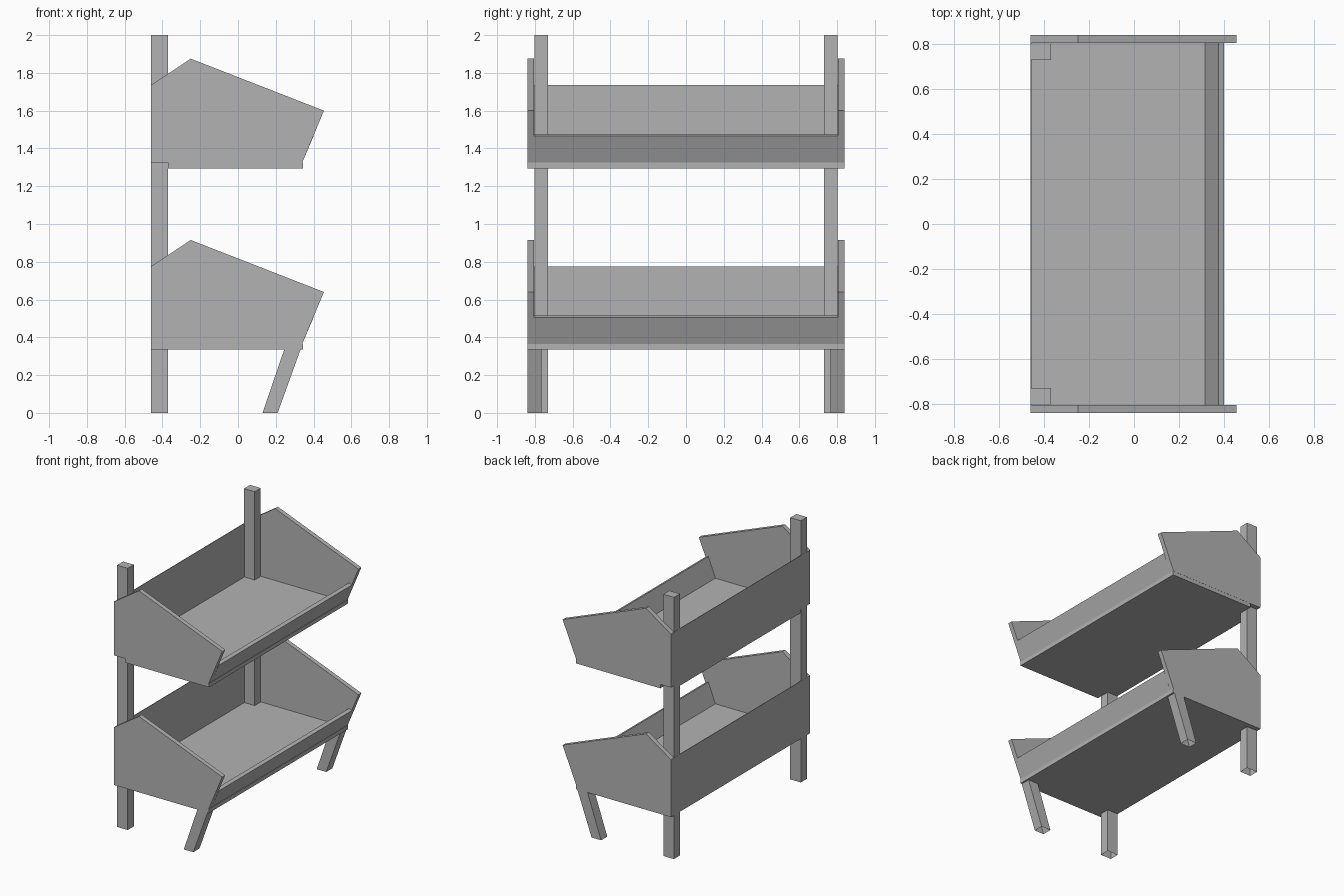
import bpy
import bmesh
from mathutils import Vector

cube = bpy.data.objects.get("Cube")
if cube:
    bpy.data.objects.remove(cube, do_unlink=True)

grey = bpy.data.materials.new("plain_grey")
grey.use_nodes = True
grey.diffuse_color = (0.45, 0.45, 0.45, 1)
grey.node_tree.nodes["Principled BSDF"].inputs["Base Color"].default_value = (0.45, 0.45, 0.45, 1)

BACK, POST_FRONT, LIP = -0.46, -0.37, 0.34
OUTER, INNER = 0.84, 0.805
POST_IN = 0.73


def extrude_profile(name, profile, y0, y1, open_bottom=False):
    """Solid made from an (x, z) outline swept from y0 to y1."""
    bm = bmesh.new()
    face = bm.faces.new([bm.verts.new((x, y0, z)) for x, z in profile])
    swept = bmesh.ops.extrude_face_region(bm, geom=[face])["geom"]
    moved = [v for v in swept if isinstance(v, bmesh.types.BMVert)]
    bmesh.ops.translate(bm, verts=moved, vec=Vector((0, y1 - y0, 0)))
    bmesh.ops.recalc_face_normals(bm, faces=bm.faces)
    if open_bottom:
        feet = [f for f in bm.faces if all(v.co.z < 0.001 for v in f.verts)]
        bmesh.ops.delete(bm, geom=feet, context='FACES_ONLY')
    mesh = bpy.data.meshes.new(name)
    bm.to_mesh(mesh)
    bm.free()
    mesh.materials.append(grey)
    obj = bpy.data.objects.new(name, mesh)
    bpy.context.collection.objects.link(obj)
    return obj


def box(name, x0, x1, y0, y1, z0, z1, open_bottom=False):
    outline = [(x0, z0), (x1, z0), (x1, z1), (x0, z1)]
    return extrude_profile(name, outline, y0, y1, open_bottom)


def pair(name, profile, y_in, y_out, open_bottom=False):
    """The same part on both ends of the rack."""
    extrude_profile(name + "_rear", profile, y_in, y_out, open_bottom)
    extrude_profile(name + "_front", profile, -y_out, -y_in, open_bottom)


# Upright posts and slanted legs, hollow at the feet
post = [(BACK, 0), (POST_FRONT, 0), (POST_FRONT, 2), (BACK, 2)]
pair("post", post, POST_IN, INNER - 0.002, True)
leg = [(0.13, 0), (0.21, 0), (LIP, 0.36), (0.253, 0.36)]
pair("slanted_leg", leg, 0.765, OUTER, True)

# Two trays; z is the height of the tray floor
for tray, z, skirt in (("lower", 0.365, 0.03), ("upper", 1.325, 0)):
    # Floor, notched around the posts
    box(tray + "_floor", POST_FRONT, LIP + 0.003, -OUTER + 0.001, OUTER - 0.001, z - 0.03, z)
    box(tray + "_floor_back", BACK + 0.003, POST_FRONT, -POST_IN, POST_IN, z - 0.03, z)
    # Side panels
    panel = [(BACK, z - skirt), (LIP, z - skirt), (LIP, z), (0.455, z + 0.275),
             (-0.25, z + 0.55), (BACK, z + 0.41)]
    if not skirt:
        panel.pop(1)
    pair(tray + "_side_panel", panel, INNER, OUTER)
    # Thin back board
    box(tray + "_back_board", BACK - 0.001, BACK + 0.003, -OUTER, OUTER, z - skirt, z + 0.41)
    # Tilted front lip
    lip = [(0.315, z), (LIP, z), (0.4, z + 0.14), (0.375, z + 0.15)]
    extrude_profile(tray + "_lip", lip, -INNER, INNER)
